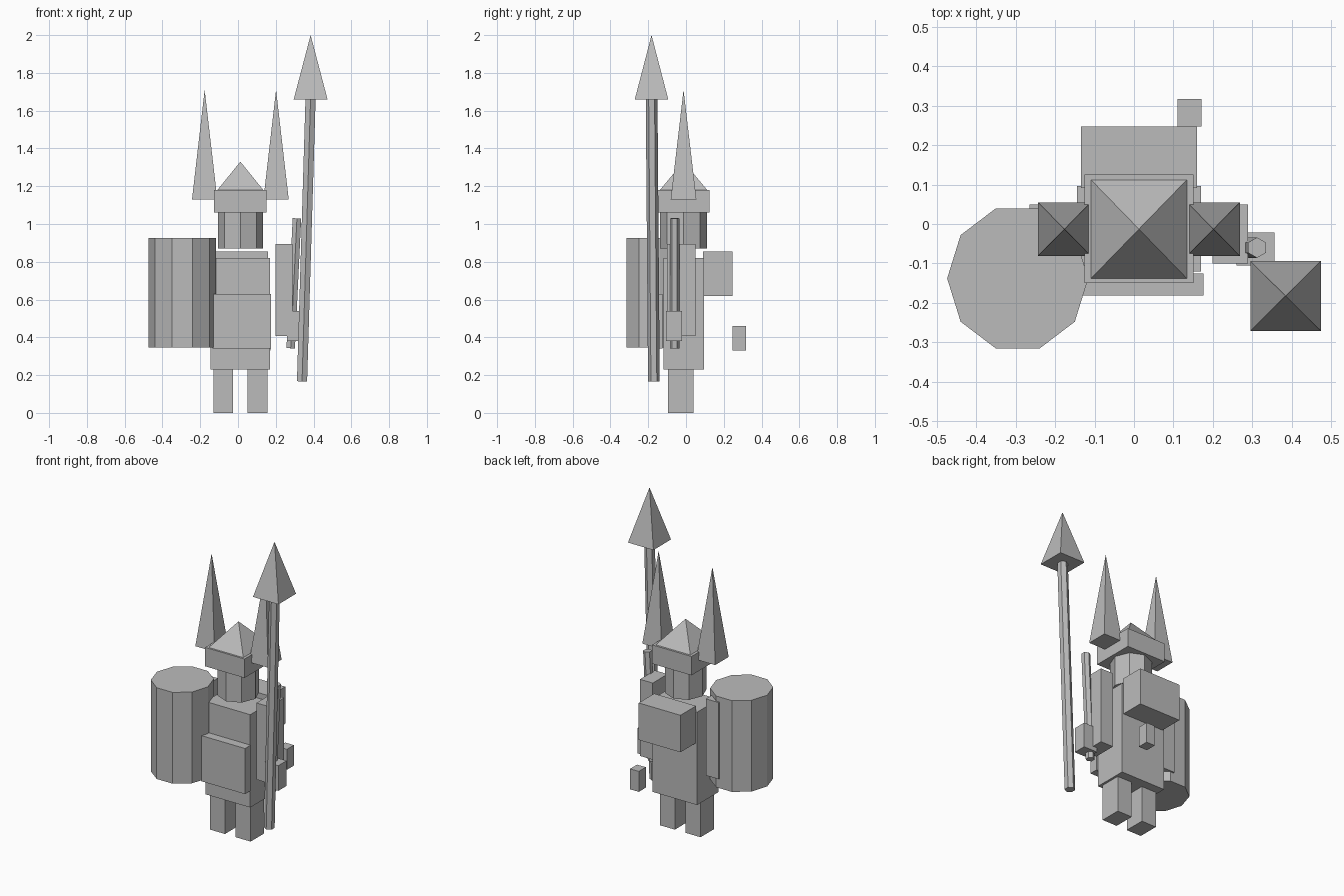
import bpy
import math
from mathutils import Vector

if "Cube" in bpy.data.objects:
    bpy.data.objects.remove(bpy.data.objects["Cube"])

grey = bpy.data.materials.new("plain grey")
grey.diffuse_color = (0.5, 0.5, 0.5, 1)
grey.use_nodes = True
grey.node_tree.nodes["Principled BSDF"].inputs["Base Color"].default_value = grey.diffuse_color


def add(name, verts, faces):
    mesh = bpy.data.meshes.new(name)
    mesh.from_pydata(verts, [], faces)
    mesh.materials.append(grey)
    obj = bpy.data.objects.new(name, mesh)
    bpy.context.collection.objects.link(obj)
    return obj


def box(name, x, y, z):
    """Box from (min, max) ranges."""
    verts = [(x[i], y[j], z[k]) for k in (0, 1) for i, j in ((0, 0), (1, 0), (1, 1), (0, 1))]
    sides = [(i, (i + 1) % 4, (i + 1) % 4 + 4, i + 4) for i in range(4)]
    return add(name, verts, sides + [(3, 2, 1, 0), (4, 5, 6, 7)])


def pyramid(name, x, y, z):
    """Square-based spike with its tip above the base centre."""
    verts = [(x[0], y[0], z[0]), (x[1], y[0], z[0]), (x[1], y[1], z[0]), (x[0], y[1], z[0]),
             (sum(x) / 2, sum(y) / 2, z[1])]
    return add(name, verts, [(i, (i + 1) % 4, 4) for i in range(4)] + [(3, 2, 1, 0)])


def prism(name, n, bottom, top, rx, ry, phase=0.0):
    """n-sided column between two points, with axis tilt handled by a rotation."""
    a, b = Vector(bottom), Vector(top)
    rot = Vector((0, 0, 1)).rotation_difference(b - a)
    ring = [rot @ Vector((rx * math.cos(phase + 2 * math.pi * i / n),
                          ry * math.sin(phase + 2 * math.pi * i / n), 0)) for i in range(n)]
    verts = [p + v for p in (a, b) for v in ring]
    sides = [(i, (i + 1) % n, (i + 1) % n + n, i + n) for i in range(n)]
    return add(name, verts, sides + [tuple(reversed(range(n))), tuple(range(n, 2 * n))])


# Paired parts, mirrored about the body's centre line
CX = 0.0125
for side, s in (("left", -1), ("right", 1)):
    def span(a, b):
        return tuple(sorted((CX + s * a, CX + s * b)))
    box(side + "_leg", span(0.038, 0.143), (-0.095, 0.04), (0, 0.23))
    box(side + "_arm", span(0.187, 0.277), (-0.10, 0.049), (0.408, 0.895))
    pyramid(side + "_horn", span(0.122, 0.256), (-0.081, 0.055), (1.13, 1.71))

# Body, belly plate and luggage on the back
box("torso", (-0.145, 0.17), (-0.12, 0.096), (0.23, 0.82))
box("belly_plate", (-0.135, 0.176), (-0.181, -0.125), (0.34, 0.63))
box("backpack", (-0.134, 0.16), (0.091, 0.247), (0.62, 0.855))
box("pouch", (0.11, 0.171), (0.247, 0.317), (0.33, 0.46))

# Head and helmet
prism("head", 8, (CX, -0.014, 0.87), (CX, -0.014, 1.06), 0.119, 0.124)
box("helmet_brim", (-0.126, 0.151), (-0.15, 0.125), (1.06, 1.18))
pyramid("helmet_top", (-0.109, 0.134), (-0.138, 0.112), (1.18, 1.33))

# Ten-sided shield drum at the left side
prism("shield", 10, (-0.295, -0.138, 0.347), (-0.295, -0.138, 0.927), 0.179, 0.187)

# Short rod with its hand block
prism("rod", 6, (0.279, -0.06, 0.342), (0.312, -0.06, 1.03), 0.026, 0.026, math.pi / 2)
box("hand_block", (0.26, 0.357), (-0.105, -0.021), (0.38, 0.54))

# Long spear
prism("spear_shaft", 6, (0.339, -0.17, 0.167), (0.384, -0.182, 1.66), 0.031, 0.031, math.pi / 2)
pyramid("spear_head", (0.295, 0.474), (-0.271, -0.094), (1.66, 2.0))
